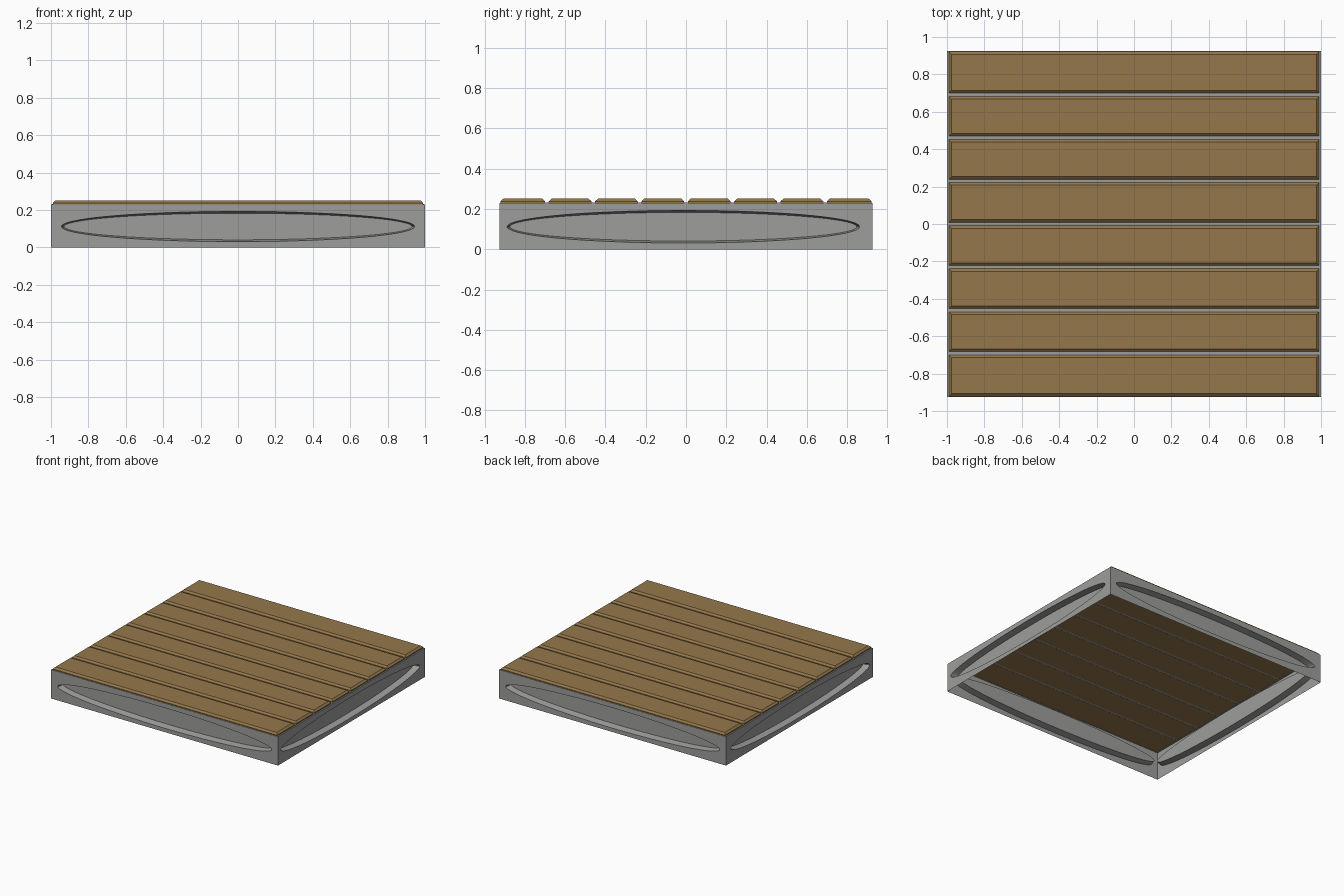
import bpy, bmesh, math
from mathutils import Vector

if "Cube" in bpy.data.objects:
    bpy.data.objects.remove(bpy.data.objects["Cube"])

HX, HY, RIM, TOP = 1.0, 0.925, 0.23, 0.251


def material(name, rgb):
    m = bpy.data.materials.new(name)
    m.diffuse_color = (*rgb, 1)
    m.use_nodes = True
    m.node_tree.nodes["Principled BSDF"].inputs["Base Color"].default_value = m.diffuse_color
    return m


grey = material("metal grey", (0.34, 0.34, 0.335))
brown = material("wood brown", (0.30, 0.185, 0.07))


def finish(bm, name, mat):
    me = bpy.data.meshes.new(name)
    bm.to_mesh(me)
    bm.free()
    me.materials.append(mat)
    ob = bpy.data.objects.new(name, me)
    bpy.context.collection.objects.link(ob)
    return ob


def wall(name, half, a, shift, place):
    """Thin wall sheet with a recessed ellipse; place(u, z, depth) -> position."""
    n, zc, b, depth = 96, 0.112, 0.081, 0.05
    bm = bmesh.new()
    border, outer, inner = [], [], []
    for i in range(n):
        t = 2 * math.pi * (i + 0.5) / n
        c, s = math.cos(t), math.sin(t)
        # the border point lies on the rectangle, in the same direction in unit-square space
        k = 1 / max(abs(c), abs(s))
        bu, bz = c * k * half, RIM / 2 + s * k * RIM / 2
        border.append(bm.verts.new(place(bu, bz, 0)))
        outer.append(bm.verts.new(place(shift + a * c, zc + b * s, 0)))
        inner.append(bm.verts.new(place(shift + (a - 0.014) * c, zc + (b - 0.010) * s, depth)))
    slopes = []
    for i in range(n):
        j = (i + 1) % n
        bm.faces.new((border[i], border[j], outer[j], outer[i]))
        f = bm.faces.new((outer[i], outer[j], inner[j], inner[i]))
        f.smooth = True
        slopes.append(f)
    bm.faces.new(inner)
    # fill the rectangle corners where the border skips them
    for su in (-1, 1):
        for z in (0, RIM):
            p = Vector(place(su * half, z, 0))
            near = sorted(border, key=lambda v: (v.co - p).length)
            for v in near[:1]:
                if (v.co - p).length < 0.2:
                    v.co = p
    # shell opening faces out of the platform
    bm.normal_update()
    out = Vector(place(0, 0, 0)) - Vector(place(0, 0, 1))
    big = [f for f in bm.faces if f not in slopes]
    if sum(f.normal.dot(out) for f in big) < 0:
        bmesh.ops.reverse_faces(bm, faces=bm.faces[:])
    ob = finish(bm, name, grey)
    ob.data.set_sharp_from_angle(angle=math.radians(30))
    return ob


# four side walls
wall("front_wall", HX, 0.944, 0, lambda u, z, d: (u, -HY + d, z))
wall("back_wall", HX, 0.944, 0, lambda u, z, d: (u, HY - d, z))
wall("right_wall", HY, 0.875, -0.013, lambda u, z, d: (HX - d, u, z))
wall("left_wall", HY, 0.875, -0.013, lambda u, z, d: (-HX + d, u, z))


def box(name, x, y0, y1, z0, z1, mat, lip=None, slope=0.0):
    """Box with an optional sloped upper edge starting at height lip."""
    bm = bmesh.new()
    levels = [(z0, 0)] + ([(lip, 0)] if lip else []) + [(z1, slope)]
    rings = [[bm.verts.new(p) for p in ((-x + s, y0 + s, z), (x - s, y0 + s, z),
                                        (x - s, y1 - s, z), (-x + s, y1 - s, z))]
             for z, s in levels]
    bm.faces.new(rings[0][::-1])
    bm.faces.new(rings[-1])
    for lo, hi in zip(rings, rings[1:]):
        for i in range(4):
            j = (i + 1) % 4
            bm.faces.new((lo[i], lo[j], hi[j], hi[i]))
    return finish(bm, name, mat)


# eight chamfered planks with grey strips in the gaps
N, GAP = 8, 0.018
pitch = 2 * (HY - 0.004) / N
for i in range(N):
    y = -HY + 0.004 + i * pitch
    lo = y + (GAP / 2 if i else 0)
    hi = y + pitch - (GAP / 2 if i < N - 1 else 0)
    box(f"plank_{i + 1}", 0.99, lo, hi, 0.226, TOP, brown, lip=0.238, slope=0.014)
    if i:
        box(f"gap_strip_{i}", 0.995, y - GAP / 2, y + GAP / 2, 0.227, 0.233, grey)

# narrow rim closing the frame top around the planks
for s in (-1, 1):
    box("side_rim", 0.005, -HY, HY, 0.224, RIM, grey).location.x = s * 0.995
    box("end_rim", HX, -0.002, 0.002, 0.224, RIM, grey).location.y = s * (HY - 0.002)
